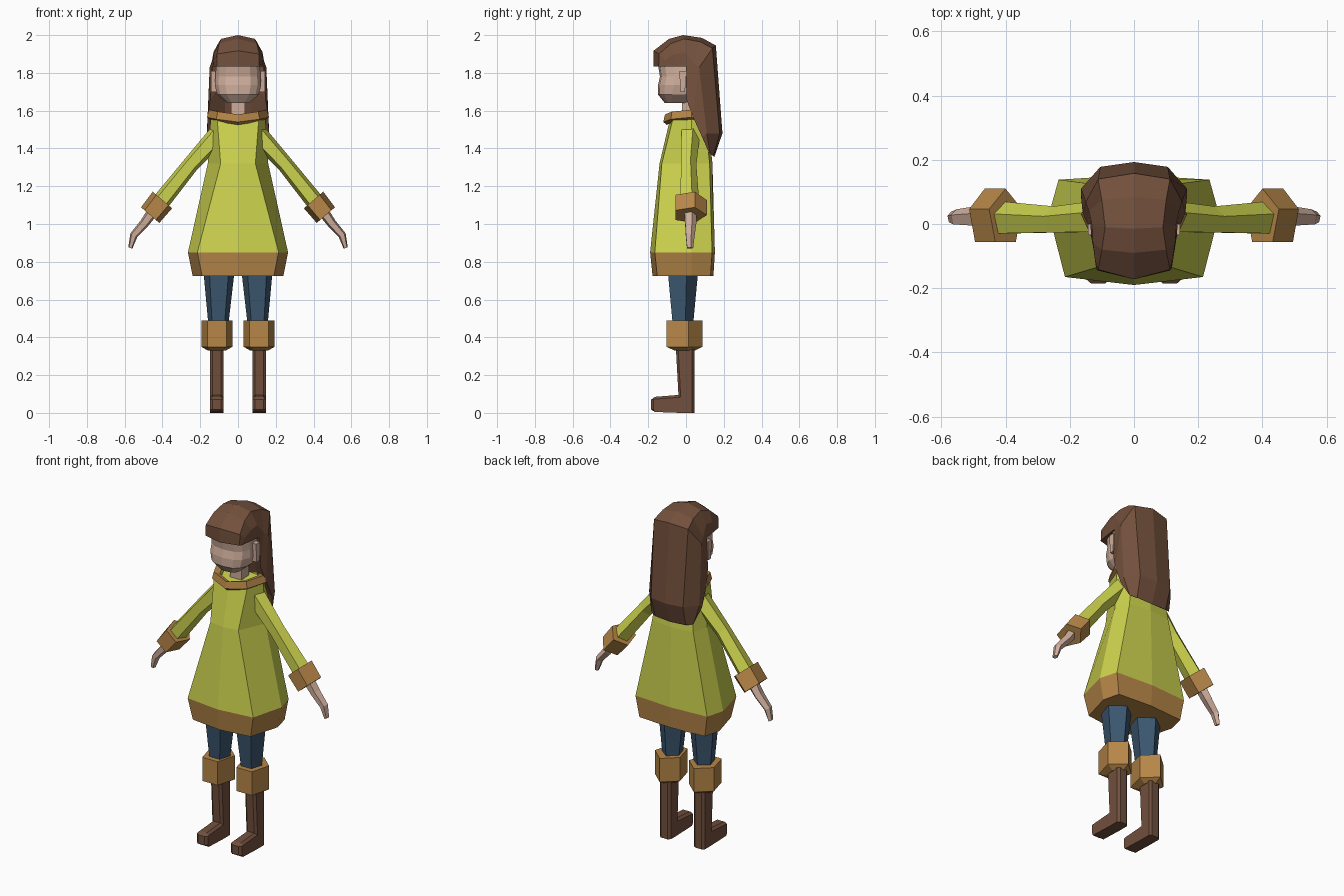
import bpy, bmesh, math
from mathutils import Vector


def material(name, rgb):
    m = bpy.data.materials.new(name)
    m.diffuse_color = (*rgb, 1)
    return m


COAT = material("lime cloth", (0.60, 0.64, 0.075))
TAN = material("tan trim", (0.47, 0.24, 0.065))
SKIN = material("skin", (0.62, 0.42, 0.33))
HAIR = material("brown hair", (0.17, 0.08, 0.045))
JEANS = material("blue denim", (0.045, 0.095, 0.16))
BOOT = material("brown leather", (0.165, 0.08, 0.048))


def loft(name, rings, bands):
    """Closed flat-shaded skin through rings; bands = bottom cap, each band, top cap."""
    mats = list(dict.fromkeys(bands))
    bm = bmesh.new()
    vs = [[bm.verts.new(p) for p in r] for r in rings]
    n = len(rings[0])
    bm.faces.new(vs[0]).material_index = mats.index(bands[0])
    for k in range(len(vs) - 1):
        for i in range(n):
            j = (i + 1) % n
            f = bm.faces.new((vs[k][i], vs[k][j], vs[k + 1][j], vs[k + 1][i]))
            f.material_index = mats.index(bands[k + 1])
    bm.faces.new(vs[-1]).material_index = mats.index(bands[-1])
    bmesh.ops.recalc_face_normals(bm, faces=bm.faces)
    me = bpy.data.meshes.new(name)
    bm.to_mesh(me)
    bm.free()
    for m in mats:
        me.materials.append(m)
    ob = bpy.data.objects.new(name, me)
    bpy.context.collection.objects.link(ob)
    return ob


def plain(name, rings, mat):
    return loft(name, rings, [mat] * (len(rings) + 1))


def oct_ring(f, fc, s, bc, b):
    """Mirrored eight-sided ring from its right half, each point (x, y, z)."""
    half = [fc, s, bc]
    return [f] + half + [b] + [(-x, y, z) for x, y, z in reversed(half)]


def limb(name, side, stations, mat, n=5):
    """Five-sided limb; station = x, y, z, y radius, cross radius, axis dx, dz."""
    rings = []
    for x, y, z, ry, rp, dx, dz in stations:
        d = Vector((dx, dz)).normalized()
        ring = []
        for i in range(n):
            a = 2 * math.pi * i / n
            p = rp * math.sin(a)
            ring.append((side * (x - d.y * p), y + ry * math.cos(a), z + d.x * p))
        rings.append(ring)
    return plain(name, rings, mat)


# Coat with hem
def coat_ring(z, f, fx, fy, sx, bx, by, b):
    return oct_ring((0, f, z), (fx, fy, z), (sx, 0.03, z), (bx, by, z), (0, b, z))


loft("coat", [
    coat_ring(0.725, -0.177, 0.19, -0.152, 0.24, 0.215, 0.13, 0.145),
    coat_ring(0.85, -0.19, 0.215, -0.165, 0.265, 0.235, 0.138, 0.153),
    coat_ring(1.32, -0.14, 0.092, -0.128, 0.16, 0.135, 0.125, 0.14),
    coat_ring(1.555, -0.085, 0.11, -0.07, 0.145, 0.11, 0.1, 0.115),
], [TAN, TAN, COAT, COAT, COAT])


# Collar, dipping at the front
def collar_ring(s, z):
    return oct_ring((0, -0.12 * s, z - 0.025), (0.115 * s, -0.08 * s, z - 0.01),
                    (0.165 * s, 0.03, z), (0.12 * s, 0.11 * s, z), (0, 0.125 * s, z))


loft("collar", [collar_ring(0.85, 1.55), collar_ring(1, 1.565), collar_ring(0.93, 1.605),
                collar_ring(0.7, 1.595), collar_ring(0.66, 1.57)],
     [TAN, TAN, TAN, TAN, COAT, COAT])

# Neck and head
plain("neck", [[(sx * 0.038, 0.015 + sy * 0.035, z) for sx, sy in
                ((-1, -1), (1, -1), (1, 1), (-1, 1))] for z in (1.53, 1.70)], SKIN)


def head_ring(z, hw, front, back, n=14):
    cy, ry, ring = (front + back) / 2, (back - front) / 2, []
    for i in range(n):
        a = 2 * math.pi * (i + 0.5) / n
        c, s = math.cos(a), math.sin(a)
        ring.append((hw * math.copysign(abs(c) ** 0.75, c),
                     cy + ry * math.copysign(abs(s) ** 0.75, s), z))
    return ring


plain("head", [head_ring(1.64, 0.06, -0.112, 0.0), head_ring(1.685, 0.112, -0.148, 0.07),
               head_ring(1.735, 0.125, -0.148, 0.1), head_ring(1.78, 0.122, -0.138, 0.1),
               head_ring(1.84, 0.118, -0.148, 0.1), head_ring(1.92, 0.09, -0.1, 0.1)], SKIN)

# Hair: sections run from fringe over the crown and down the back
# each: centre (y, z), shoulder, middle and lower edge (x, y, z)
SECTIONS = [
    ((-0.172, 1.835), (0.112, -0.145, 1.835), (0.117, -0.14, 1.835), (0.119, -0.13, 1.835)),
    ((-0.172, 1.917), (0.112, -0.142, 1.90), (0.122, -0.11, 1.87), (0.126, -0.08, 1.835)),
    ((-0.09, 1.98), (0.10, -0.08, 1.955), (0.128, -0.06, 1.90), (0.133, -0.04, 1.835)),
    ((-0.015, 2.0), (0.09, -0.01, 1.98), (0.13, -0.005, 1.91), (0.136, 0.0, 1.835)),
    ((0.085, 1.985), (0.10, 0.075, 1.965), (0.14, 0.04, 1.85), (0.146, 0.002, 1.66)),
    ((0.158, 1.945), (0.112, 0.14, 1.93), (0.15, 0.07, 1.83), (0.16, 0.035, 1.57)),
    ((0.193, 1.48), (0.105, 0.178, 1.48), (0.165, 0.11, 1.48), (0.165, 0.085, 1.46)),
    ((0.15, 1.355), (0.10, 0.145, 1.36), (0.138, 0.128, 1.37), (0.14, 0.118, 1.385)),
]
hair = []
for k, ((cy, cz), *side) in enumerate(SECTIONS):
    x, y, z = side[-1]
    t = 0.0 if k < 3 else 0.35     # hollow behind the neck
    inner = (0.07, y + (cy - y) * t, z + (cz - z) * (t if k < 5 else 0))
    right = side + [inner]
    hair.append([(0, cy, cz)] + right + [(-a, b, c) for a, b, c in reversed(right)])
plain("hair", hair, HAIR)

for side, tag in ((1, "right"), (-1, "left")):
    # Ear
    plain("ear_" + tag, [[(side * x, y, z) for y, z in
                          ((-0.03, 1.70), (-0.005, 1.70), (0.0, 1.81), (-0.035, 1.81))]
                         for x in (0.10, 0.143)], SKIN)
    # Sleeve, cuff and hand
    limb("sleeve_" + tag, side, [(0.10, 0.02, 1.48, 0.055, 0.055, 0.6, -0.8),
                                 (0.25, 0.01, 1.315, 0.045, 0.045, 0.65, -0.76),
                                 (0.41, 0.015, 1.115, 0.055, 0.05, 0.65, -0.76)], COAT)
    limb("sleeve_cuff_" + tag, side, [(0.40, 0.018, 1.127, 0.092, 0.071, 0.65, -0.76),
                                      (0.465, 0.018, 1.047, 0.092, 0.067, 0.65, -0.76)], TAN)
    limb("hand_" + tag, side, [(0.445, 0.02, 1.075, 0.035, 0.032, 0.65, -0.76),
                               (0.495, 0.022, 1.005, 0.033, 0.026, 0.65, -0.76),
                               (0.552, 0.02, 0.94, 0.026, 0.022, 0.5, -0.86),
                               (0.570, 0.02, 0.873, 0.018, 0.012, 0.35, -0.94)], SKIN)
    # Trouser leg and boot cuff
    limb("trouser_leg_" + tag, side, [(0.10, -0.025, 0.80, 0.094, 0.092, 0, -1),
                                      (0.104, -0.022, 0.47, 0.06, 0.056, 0, -1)], JEANS)
    limb("boot_cuff_" + tag, side, [(0.112, -0.018, 0.49, 0.105, 0.086, 0, -1),
                                    (0.112, -0.018, 0.35, 0.105, 0.086, 0, -1),
                                    (0.112, -0.012, 0.33, 0.06, 0.05, 0, -1)], TAN)
    # Boot: side outline across the width, with chamfered edges
    outline = [(0.045, 0.0), (0.045, 0.37), (-0.055, 0.37), (-0.04, 0.095),
               (-0.165, 0.085), (-0.185, 0.07), (-0.185, 0.018), (-0.165, 0.005), (-0.03, 0.0)]
    rings = []
    for x, inset in ((-0.036, 0.012), (-0.022, 0), (0.022, 0), (0.036, 0.012)):
        rings.append([(side * (0.112 + x),
                       min(max(y, -0.185 + inset), 0.045 - inset) + (inset if -0.06 < y < -0.035 else 0),
                       min(max(z, 0), 0.37) - (inset if 0.08 < z < 0.1 else 0))
                      for y, z in outline])
    plain("boot_" + tag, rings, BOOT)
